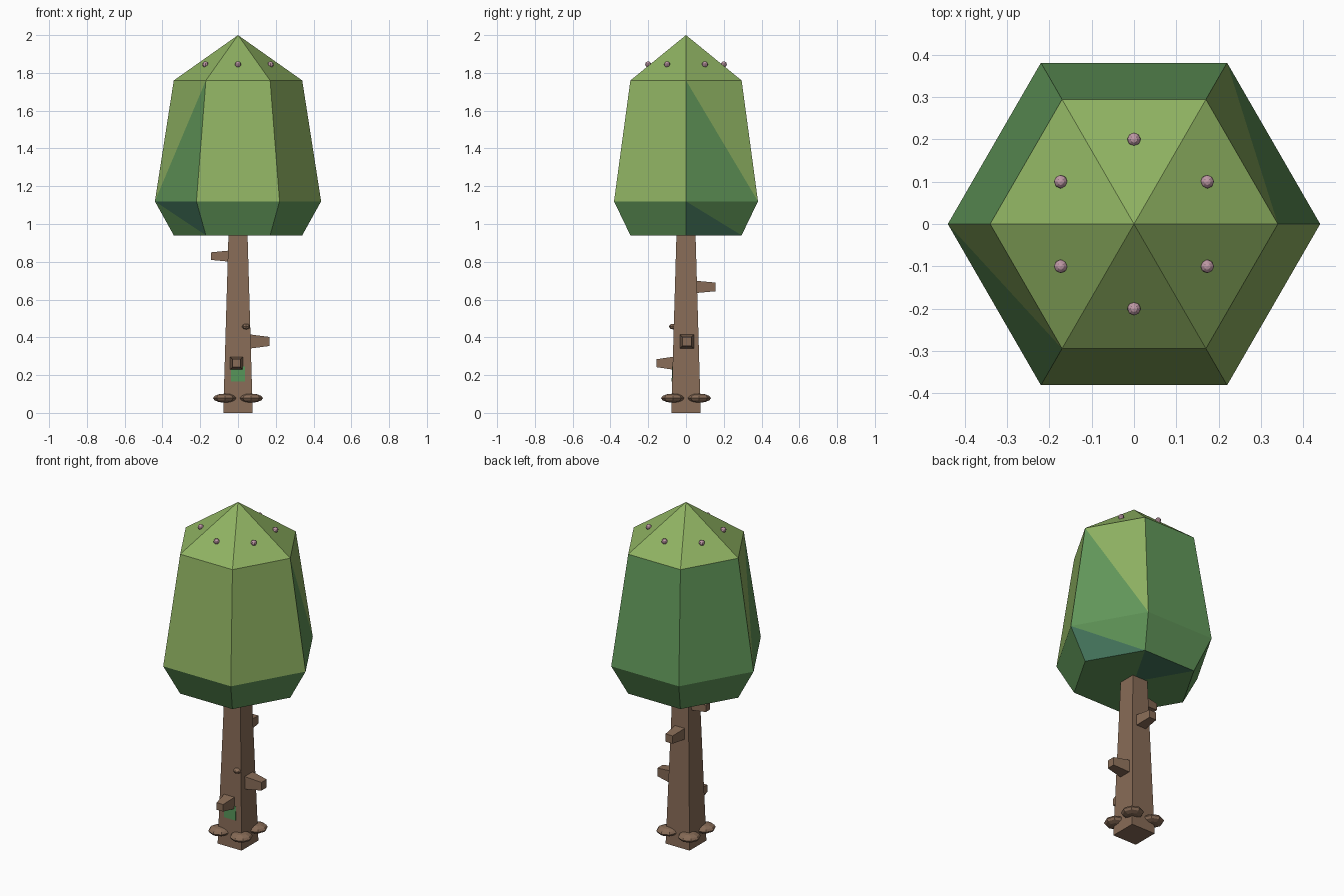
import bpy
import bmesh
from math import cos, sin, radians
from mathutils import Vector

cube = bpy.data.objects.get("Cube")
if cube:
    bpy.data.objects.remove(cube, do_unlink=True)


def material(name, srgb):
    linear = [((c / 255 + 0.055) / 1.055) ** 2.4 for c in srgb]
    mat = bpy.data.materials.new(name)
    mat.use_nodes = True
    mat.diffuse_color = (*linear, 1)
    bsdf = next(n for n in mat.node_tree.nodes if n.type == 'BSDF_PRINCIPLED')
    bsdf.inputs["Base Color"].default_value = (*linear, 1)
    return mat


olive = material("olive leaf", (143, 178, 98))
green = material("green leaf", (98, 152, 90))
teal = material("teal leaf", (70, 120, 94))
moss = material("moss green", (86, 148, 88))
bark = material("brown bark", (136, 108, 87))
pink = material("pink blossom", (192, 154, 166))


def finish(bm, name, *mats):
    bmesh.ops.recalc_face_normals(bm, faces=bm.faces)
    mesh = bpy.data.meshes.new(name)
    bm.to_mesh(mesh)
    bm.free()
    for mat in mats:
        mesh.materials.append(mat)
    obj = bpy.data.objects.new(name, mesh)
    bpy.context.collection.objects.link(obj)
    return obj


def tapered_post(name, base, tip, r_base, r_tip):
    """Square post narrowing from base to tip."""
    base, tip = Vector(base), Vector(tip)
    axis = tip - base
    bm = bmesh.new()
    bmesh.ops.create_cube(bm, size=2)
    turn = axis.to_track_quat('Z', 'Y')
    for v in bm.verts:
        r = r_tip if v.co.z > 0 else r_base
        along = axis.length * (v.co.z + 1) / 2
        v.co = base + turn @ Vector((v.co.x * r, v.co.y * r, along))
    return finish(bm, name, bark)


def pebble(name, at, size, mat):
    """Small faceted ellipsoid."""
    bm = bmesh.new()
    bmesh.ops.create_uvsphere(bm, u_segments=8, v_segments=6, radius=1)
    for v in bm.verts:
        v.co = Vector(at) + v.co * Vector(size)
    return finish(bm, name, mat)


# Trunk and its four stub branches
tapered_post("trunk", (0, 0, 0), (0, 0, 0.96), 0.078, 0.05)
tapered_post("front_branch", (-0.008, -0.06, 0.263), (-0.008, -0.157, 0.263), 0.035, 0.021)
tapered_post("right_branch", (0.05, 0.005, 0.378), (0.166, 0.005, 0.378), 0.039, 0.024)
tapered_post("back_branch", (0, 0.045, 0.667), (0, 0.157, 0.667), 0.033, 0.023)
tapered_post("left_branch", (-0.04, 0, 0.83), (-0.143, 0, 0.83), 0.03, 0.02)

# Root knobs at the corners and one knot on the front
for x in (-1, 1):
    for y in (-1, 1):
        pebble("root_knob", (x * 0.07, y * 0.07, 0.078), (0.062, 0.062, 0.024), bark)
pebble("trunk_knot", (0.043, -0.068, 0.457), (0.022, 0.022, 0.015), bark)

# Moss plate lying on the front of the trunk
bm = bmesh.new()
bmesh.ops.create_cube(bm, size=1)
for v in bm.verts:
    z = 0.205 + v.co.z * 0.08
    v.co = Vector((v.co.x * 0.075, -0.078 + 0.03 * z + v.co.y * 0.006, z))
finish(bm, "moss_patch", moss)

# Six-sided crown: bottom, skirt, tall side and pointed cap
OLIVE, GREEN, TEAL = range(3)
bm = bmesh.new()


def ring(r, z):
    return [bm.verts.new((r * cos(radians(a)), r * sin(radians(a)), z))
            for a in range(0, 360, 60)]


def face(index, *verts):
    bm.faces.new(verts).material_index = index


low, mid, high = ring(0.34, 0.94), ring(0.44, 1.12), ring(0.34, 1.76)
under, apex = bm.verts.new((0, 0, 0.94)), bm.verts.new((0, 0, 2))
for k in range(6):
    n = (k + 1) % 6
    face(TEAL if k == 1 else GREEN, under, low[n], low[k])
    face(OLIVE, high[k], high[n], apex)
    if k in (0, 3):
        # two-tone sides: one upright edge carries the darker half
        a, b = (k, n) if k == 0 else (n, k)
        if k == 0:
            face(GREEN, mid[a], mid[b], high[a])
            face(OLIVE, mid[b], high[b], high[a])
            face(TEAL, low[a], low[b], mid[a])
            face(GREEN, low[b], mid[b], mid[a])
        else:
            face(GREEN, mid[a], mid[b], high[a])
            face(OLIVE, mid[b], high[b], high[a])
            face(TEAL, low[a], mid[a], mid[b])
            face(GREEN, low[a], mid[b], low[b])
    else:
        face(GREEN if k in (1, 2) else OLIVE, mid[k], mid[n], high[n], high[k])
        face(GREEN, low[k], low[n], mid[n], mid[k])
finish(bm, "crown", olive, green, teal)

# Blossoms in the middle of the cap faces
for a in range(30, 390, 60):
    pebble("blossom", (0.2 * cos(radians(a)), 0.2 * sin(radians(a)), 1.845),
           (0.016, 0.016, 0.016), pink)
